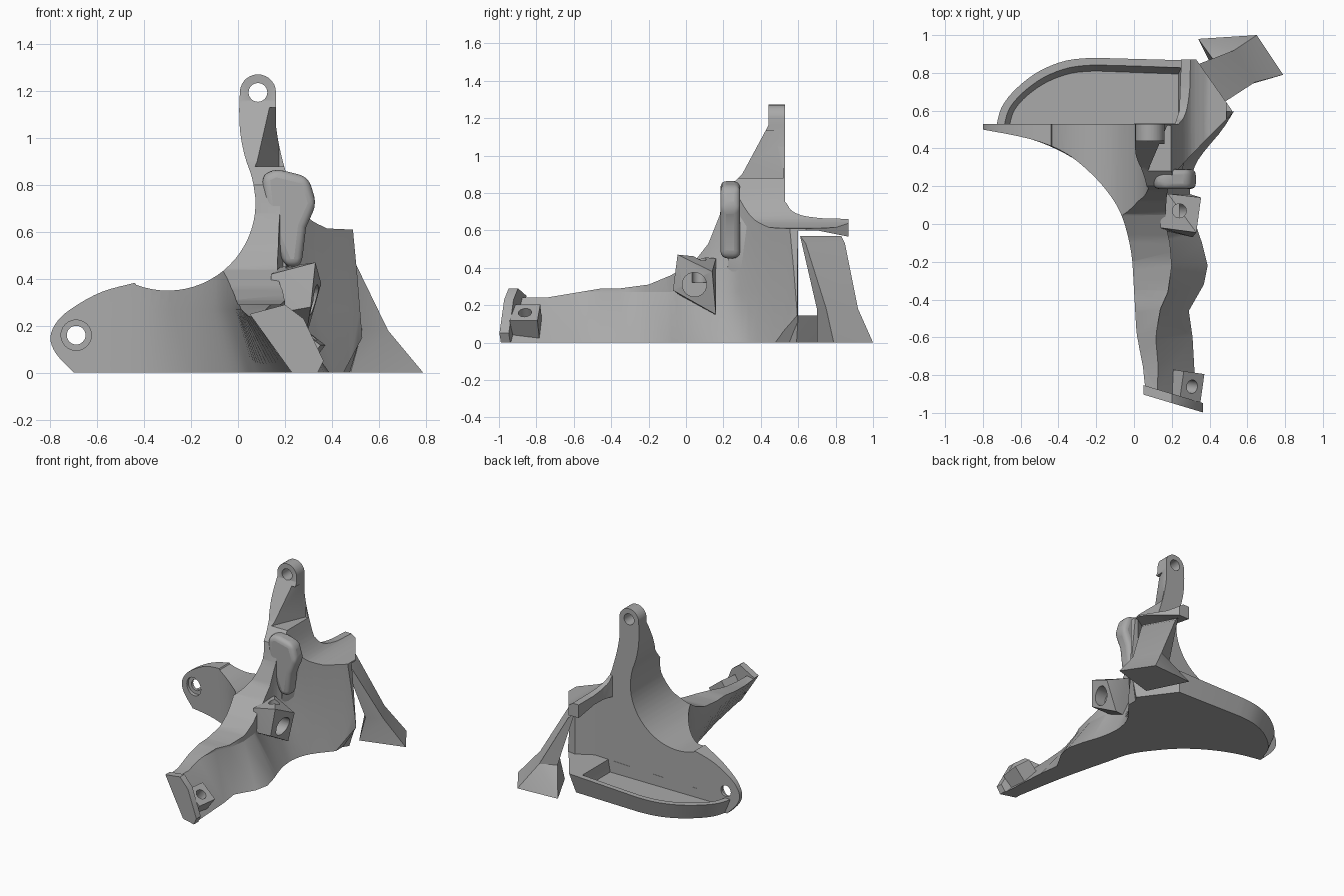
import bpy, bmesh, math
from mathutils import Matrix, Vector

cube = bpy.data.objects.get("Cube")
if cube:
    bpy.data.objects.remove(cube, do_unlink=True)

grey = bpy.data.materials.new("plain grey")
grey.use_nodes = True
grey.diffuse_color = (0.4, 0.4, 0.4, 1)
grey.node_tree.nodes["Principled BSDF"].inputs["Base Color"].default_value = (0.4, 0.4, 0.4, 1)


def finish(name, bm):
    bmesh.ops.triangulate(bm, faces=[f for f in bm.faces if len(f.verts) == 4])
    bmesh.ops.recalc_face_normals(bm, faces=bm.faces)
    mesh = bpy.data.meshes.new(name)
    bm.to_mesh(mesh)
    bm.free()
    mesh.materials.append(grey)
    obj = bpy.data.objects.new(name, mesh)
    bpy.context.collection.objects.link(obj)
    return obj


def loft(name, rings):
    """Skin closed rings of equal length and cap both ends."""
    bm = bmesh.new()
    rows = [[bm.verts.new(p) for p in ring] for ring in rings]
    for low, high in zip(rows, rows[1:]):
        for i in range(len(low)):
            j = (i + 1) % len(low)
            bm.faces.new((low[i], low[j], high[j], high[i]))
    bm.faces.new(rows[0][::-1])
    bm.faces.new(rows[-1])
    return finish(name, bm)


def prism(name, pts, axis, a, b):
    place = {"x": lambda p, d: (d, p[0], p[1]),
             "y": lambda p, d: (p[0], d, p[1]),
             "z": lambda p, d: (p[0], p[1], d)}[axis]
    return loft(name, [[place(p, d) for p in pts] for d in (a, b)])


def arc(cx, cy, r, start, end, n):
    return [(cx + r * math.cos(math.radians(start + (end - start) * i / n)),
             cy + r * math.sin(math.radians(start + (end - start) * i / n)))
            for i in range(n + 1)]


def smooth(pts, n=4):
    """Catmull-Rom curve through a few 2D points."""
    p = [Vector(q) for q in [pts[0], *pts, pts[-1]]]
    out = []
    for a, b, c, d in zip(p, p[1:], p[2:], p[3:]):
        for k in range(n):
            t = k / n
            v = (2 * b + (c - a) * t + (2 * a - 5 * b + 4 * c - d) * t ** 2
                 + (3 * b - a - 3 * c + d) * t ** 3) / 2
            out.append((v.x, v.y))
    return out + [tuple(pts[-1])]


def boolean(obj, tool, operation):
    mod = obj.modifiers.new("cut", "BOOLEAN")
    mod.object, mod.operation, mod.solver = tool, operation, "EXACT"
    bpy.context.view_layer.update()
    bpy.context.view_layer.objects.active = obj
    bpy.ops.object.modifier_apply(modifier=mod.name)
    bpy.data.objects.remove(tool, do_unlink=True)


def bore(obj, axis, u, v, r, a, b):
    boolean(obj, prism("bore", arc(u, v, r, 0, 345, 23), axis, a, b), "DIFFERENCE")


# Outlines shared by the body and the rear tab
lug = smooth([(-.7, 0), (-.775, .08), (-.8, .15), (-.77, .22), (-.7, .28), (-.58, .345),
              (-.44, .383)])
neck = smooth([(.075, .74), (.06, .83), (.03, .92), (.01, 1.02), (.005, 1.12)])
shoulder = smooth([(.162, 1.05), (.175, .97), (.2, .87), (.24, .75), (.3, .66), (.38, .615)])
front_outline = ([(-.67, -.03)] + lug + arc(-.3, .725, .375, 249, 359, 20) + neck
                 + arc(.085, 1.195, .077, 180, 0, 14) + shoulder
                 + [(.49, .61), (.51, .4), (.53, .15), (.45, 0), (.43, -.03)])
side_outline = [(-1.1, -.1), (-1, .24), (-.75, .24), (-.45, .29), (-.35, .29), (-.2, .31),
                (-.08, .36), (.05, .44), (.12, .53), (.18, .68), (.2, .8), (.3, .9),
                (.37, 1.03), (.44, 1.16), (.44, 1.4), (.7, 1.4), (.7, -.1)]

# Body: plate, column and leaning front arm
back = [(.53, .595), (.47, .6), (.36, .53), (-.8, .53)]
low = smooth([(-.8, .5), (-.55, .45), (-.36, .37), (-.2, .26), (-.08, .13), (.02, -.02),
              (.07, -.2), (.11, -.35), (.17, -.6), (.23, -.92)])
low += [(.33, -.95), (.31, -.6), (.29, -.46), (.37, -.32), (.39, -.22)]
low += smooth([(.36, -.1), (.32, .02), (.3, .12), (.3, .22), (.34, .34), (.47, .5)])
high = smooth([(-.8, .5), (-.55, .45), (-.37, .38), (-.23, .27), (-.125, .15), (-.06, .03),
               (-.015, -.15), (0, -.35), (.015, -.6), (.04, -.88)])
high += [(.1, -.92), (.11, -.62), (.14, -.45), (.18, -.36), (.2, -.22)]
high += smooth([(.19, -.1), (.17, .0), (.17, .1), (.19, .22), (.27, .33), (.52, .585)])
body = loft("body", [[(x, y, z) for x, y in ring + back]
                     for ring, z in ((low, 0), (high, .27), (high, 1.35))])
boolean(body, prism("front_limit", front_outline, "y", -1.2, 1.2), "INTERSECT")
boolean(body, prism("side_limit", side_outline, "x", -1.2, 1.2), "INTERSECT")
boolean(body, prism("neck_chamfer", [(.06, .25), (.4, .25), (.4, .53), (.175, .52)],
                    "z", .88, 1.13), "DIFFERENCE")
bore(body, "y", .085, 1.195, .04, .3, .7)
bore(body, "y", -.69, .16, .04, .3, .7)
bore(body, "y", -.69, .16, .065, .3, .51)

# Rear tray with raised, sloping rim
curve = smooth([(-.73, .51), (-.7, .62), (-.62, .72), (-.5, .81), (-.36, .865), (-.22, .88)])
rim = curve + [(.33, .865), (.52, .6), (.46, .51)]
tray = loft("rear_tray", [[(-.1 + (x + .1) * .93, .51 + (y - .51) * .9, 0) for x, y in rim],
                          [(x, y, .13 + .03 * x) for x, y in rim]])


def inset(sx, sy, right, z):
    ring = [(-.1 + (x + .1) * sx, .53 + (y - .53) * sy) for x, y in curve[1:]]
    return [(x, y, z) for x, y in ring + [(right, .53 + .33 * sy), (right, .531)]]


boolean(tray, loft("tray_hollow", [inset(.89, .8, .235, .05), inset(.95, .9, .25, .13),
                                   inset(.95, .9, .25, .3)]), "DIFFERENCE")

# Rear tab above the tray
tab = prism("rear_tab", [(.2, .48), (.24, .6), (.25, .87), (.33, .87), (.52, .6), (.4, .48)],
            "z", .4, .9)
tab_side = [(.4, .6)] + smooth([(.4, .79), (.52, .76), (.56, .71), (.62, .68), (.72, .665)])
boolean(tab, prism("tab_limit", tab_side + [(.9, .66), (.9, .56), (.7, .6)], "x", 0, 1),
        "INTERSECT")
boolean(tab, prism("tab_front", front_outline, "y", -1.2, 1.2), "INTERSECT")

# Splayed strut and its foot
loft("rear_strut", [
    [(.79, .79, 0), (.65, 1, 0), (.34, .98, 0), (.48, .7, 0)],
    [(.64, .75, .18), (.53, .92, .18), (.42, .87, .18), (.53, .7, .18)],
    [(.47, .64, .53), (.35, .85, .53), (.31, .83, .57), (.43, .61, .57)]])

# Rounded catch on the column
catch = prism("column_catch", [(.1, .84), (.16, .87), (.3, .835), (.335, .72), (.29, .62),
                               (.27, .45), (.2, .45), (.12, .65)], "y", .185, .29)
rounding = catch.modifiers.new("round", "BEVEL")
rounding.width, rounding.segments = .035, 4

# Flank blending the catch into the side wall
loft("column_flank", [
    [(.1, .22, .3), (.17, .22, .3), (.24, .33, .3), (.1, .45, .3)],
    [(.1, .22, .62), (.24, .23, .62), (.28, .38, .62), (.1, .45, .62)],
    [(.1, .26, .84), (.16, .26, .84), (.18, .42, .84), (.1, .45, .84)]])

# Slanted end plate of the arm
panel = [(.05, .25), (.2, .29), (.28, .23), (.365, .05), (.34, 0), (.23, 0)]
loft("arm_end_plate", [[(x, -.9 - .3 * (x - .04) + t, z) for x, z in panel]
                       for t in (0, .05)])

# Faceted middle mount with a side bore and a top bore
bm = bmesh.new()
for corner in [(.33, -.045, .47), (.18, .16, .45), (.355, .14, .38), (.31, -.07, .28),
               (.29, .16, .15), (.14, -.02, .42), (.14, .15, .42), (.14, -.03, .25),
               (.14, .15, .15)]:
    bm.verts.new(corner)
bmesh.ops.convex_hull(bm, input=bm.verts)
middle = finish("middle_mount", bm)
bore(middle, "x", .045, .31, .065, .24, .5)
bore(middle, "z", .24, .07, .037, .32, .6)

# Tilted mount at the arm's end
arm_mount = prism("arm_mount", [(-.07, -.075), (.07, -.075), (.07, .075), (-.07, .075)],
                  "z", -.07, .07)
bore(arm_mount, "z", 0, 0, .036, -.04, .2)
arm_mount.data.transform(Matrix.Translation((.265, -.855, .105))
                         @ Matrix.Rotation(math.radians(-8), 4, "Z")
                         @ Matrix.Rotation(math.radians(38), 4, "Y"))

# Smooth curves, sharp corners
bpy.ops.object.select_all(action="DESELECT")
for obj in bpy.context.collection.objects:
    if obj.type == "MESH" and grey.name in obj.data.materials:
        obj.select_set(True)
        bpy.context.view_layer.objects.active = obj
bpy.ops.object.shade_smooth_by_angle(angle=math.radians(30))
